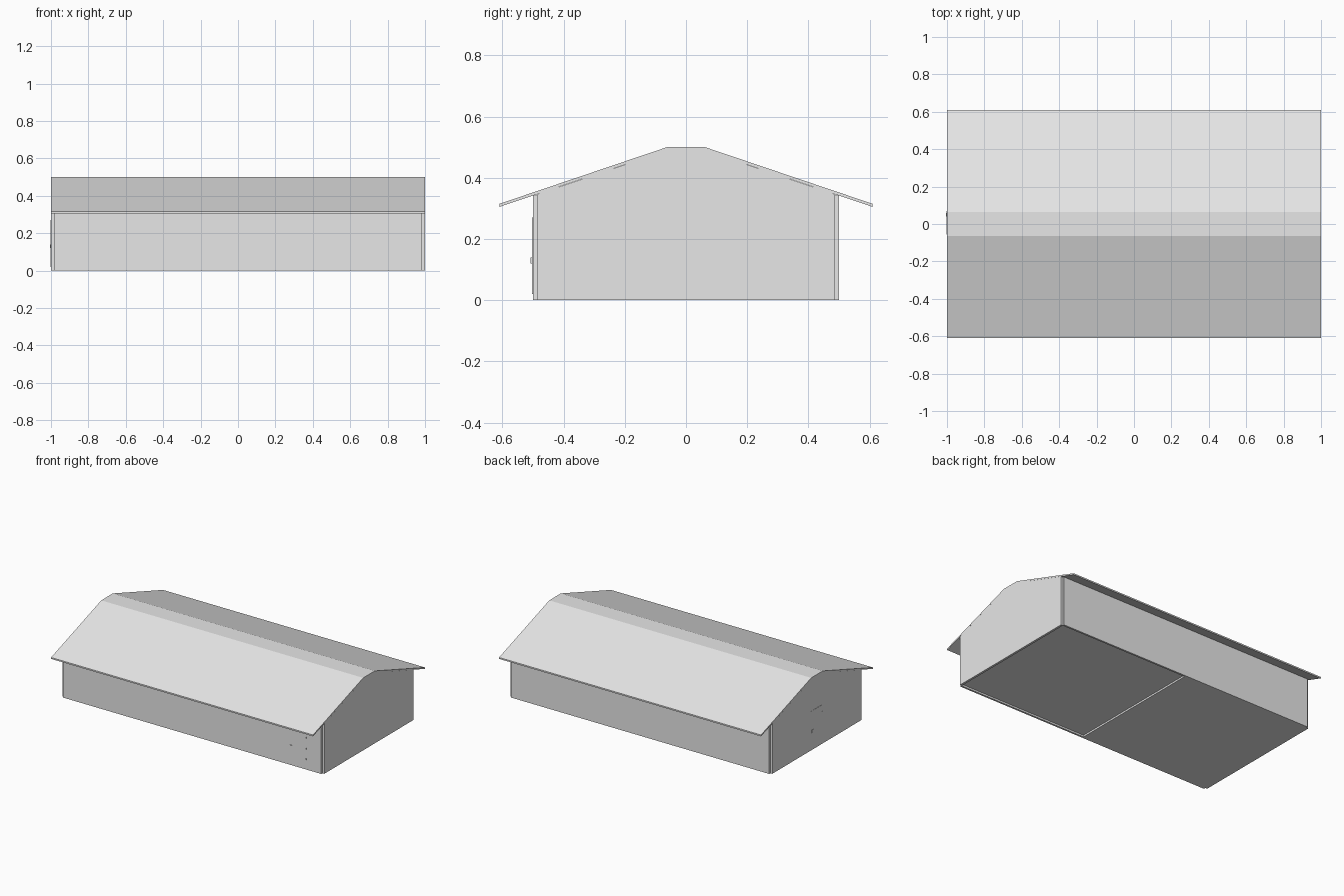
import bpy, bmesh
from mathutils import Vector

if "Cube" in bpy.data.objects:
    bpy.data.objects.remove(bpy.data.objects["Cube"], do_unlink=True)

grey = bpy.data.materials.new("light_grey")
grey.use_nodes = True
grey.diffuse_color = (0.8, 0.8, 0.8, 1)
grey.node_tree.nodes["Principled BSDF"].inputs["Base Color"].default_value = (0.8, 0.8, 0.8, 1)


def finish(name, bm):
    bmesh.ops.recalc_face_normals(bm, faces=bm.faces)
    mesh = bpy.data.meshes.new(name)
    bm.to_mesh(mesh)
    bm.free()
    mesh.materials.append(grey)
    obj = bpy.data.objects.new(name, mesh)
    bpy.context.collection.objects.link(obj)
    return obj


def box(name, low, high):
    """Box between two opposite corners."""
    bm = bmesh.new()
    bmesh.ops.create_cube(bm, size=1)
    low, high = Vector(low), Vector(high)
    for v in bm.verts:
        v.co = (low + high) / 2 + v.co * (high - low)
    return finish(name, bm)


def prism(name, profile, x0, x1):
    """Extrude a (y, z) profile from x0 to x1."""
    bm = bmesh.new()
    face = bm.faces.new([bm.verts.new((x0, y, z)) for y, z in profile])
    new = bmesh.ops.extrude_face_region(bm, geom=[face])["geom"]
    bmesh.ops.translate(bm, vec=(x1 - x0, 0, 0),
                        verts=[g for g in new if isinstance(g, bmesh.types.BMVert)])
    return finish(name, bm)


def mirrored(half):
    return half + [(-y, z) for y, z in reversed(half)]


# Roof: two slopes with a flat ridge
outer = [(-0.61, 0.315), (-0.063, 0.5)]
inner = [(-0.61, 0.305), (-0.063, 0.489)]
prism("roof", mirrored(outer) + mirrored(inner)[::-1], -1, 1)

# Gable end walls reach up to the underside of the roof
gable = [(-0.487, 0), (-0.487, 0.346), (-0.063, 0.489)]
prism("left_end_wall", mirrored(gable), 0.985, 1)
prism("right_end_wall", mirrored(gable), -1, -0.985)

# Long walls, stopping short of the ends to leave notched corners
box("front_wall", (-0.985, -0.5, 0), (0.985, -0.487, 0.342))
box("back_wall", (-0.985, 0.487, 0), (0.985, 0.5, 0.342))

# Floor in two halves, one set slightly higher
box("right_floor", (-0.985, -0.487, 0), (0, 0.487, 0.03))
box("left_floor", (0, -0.487, 0.012), (0.985, 0.487, 0.03))

# Doors, each with a handle and hinges
box("front_door", (0.74, -0.503, 0.02), (0.87, -0.5, 0.27))
box("end_door", (-1.0015, -0.055, 0.02), (-1, 0.07, 0.27))
box("front_handle", (0.75, -0.508, 0.12), (0.77, -0.503, 0.14))
box("end_handle", (-1.004, 0.04, 0.12), (-1.0015, 0.06, 0.14))
for i, z in enumerate((0.07, 0.145, 0.22)):
    box(f"front_hinge_{i + 1}", (0.867, -0.504, z - 0.005), (0.872, -0.5, z + 0.005))
    box(f"end_hinge_{i + 1}", (-1.002, -0.057, z - 0.005), (-1, -0.052, z + 0.005))
